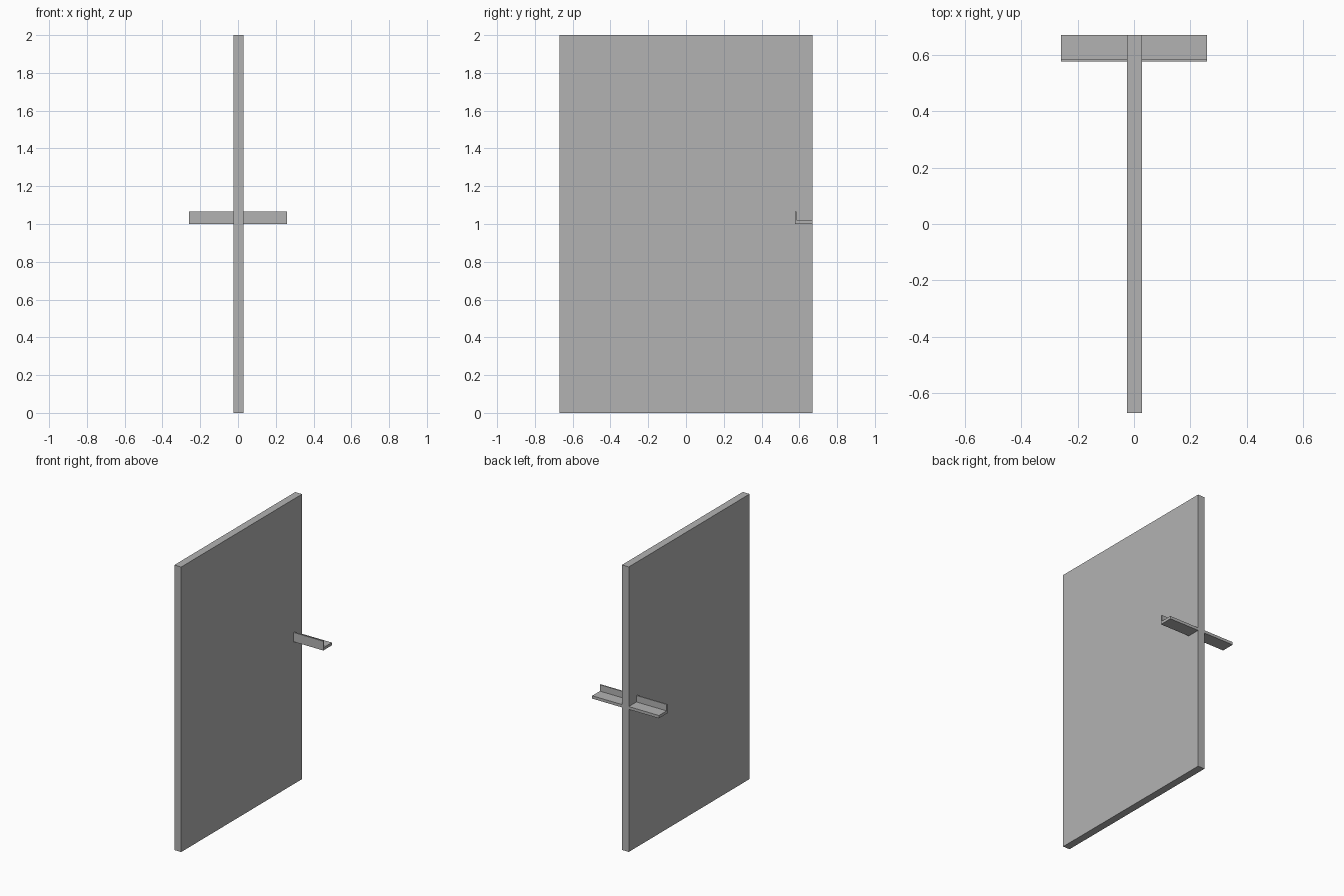
import bpy
import bmesh

cube = bpy.data.objects.get("Cube")
if cube:
    bpy.data.objects.remove(cube, do_unlink=True)

grey = bpy.data.materials.new("plain grey")
grey.use_nodes = True
colour = (0.45, 0.45, 0.45, 1)
grey.diffuse_color = colour
grey.node_tree.nodes["Principled BSDF"].inputs["Base Color"].default_value = colour


def extrude_along_x(name, profile, x0, x1):
    """Extrude a closed (y, z) profile from x0 to x1."""
    bm = bmesh.new()
    face = bm.faces.new([bm.verts.new((x0, y, z)) for y, z in profile])
    moved = bmesh.ops.extrude_face_region(bm, geom=[face])["geom"]
    verts = [v for v in moved if isinstance(v, bmesh.types.BMVert)]
    bmesh.ops.translate(bm, verts=verts, vec=(x1 - x0, 0, 0))
    bmesh.ops.recalc_face_normals(bm, faces=bm.faces)
    mesh = bpy.data.meshes.new(name)
    bm.to_mesh(mesh)
    bm.free()
    mesh.materials.append(grey)
    obj = bpy.data.objects.new(name, mesh)
    bpy.context.collection.objects.link(obj)
    return obj


# Upright slab
back = 0.67
extrude_along_x("door_panel", [(-back, 0), (back, 0), (back, 2), (-back, 2)],
                -0.025, 0.028)

# L-section handle running through the panel at its back edge
lip, inner = 0.576, 0.585
base, floor, top = 1.0, 1.02, 1.065
extrude_along_x("handle_bar", [(lip, base), (back, base), (back, floor),
                               (inner, floor), (inner, top), (lip, top)],
                -0.259, 0.259)
